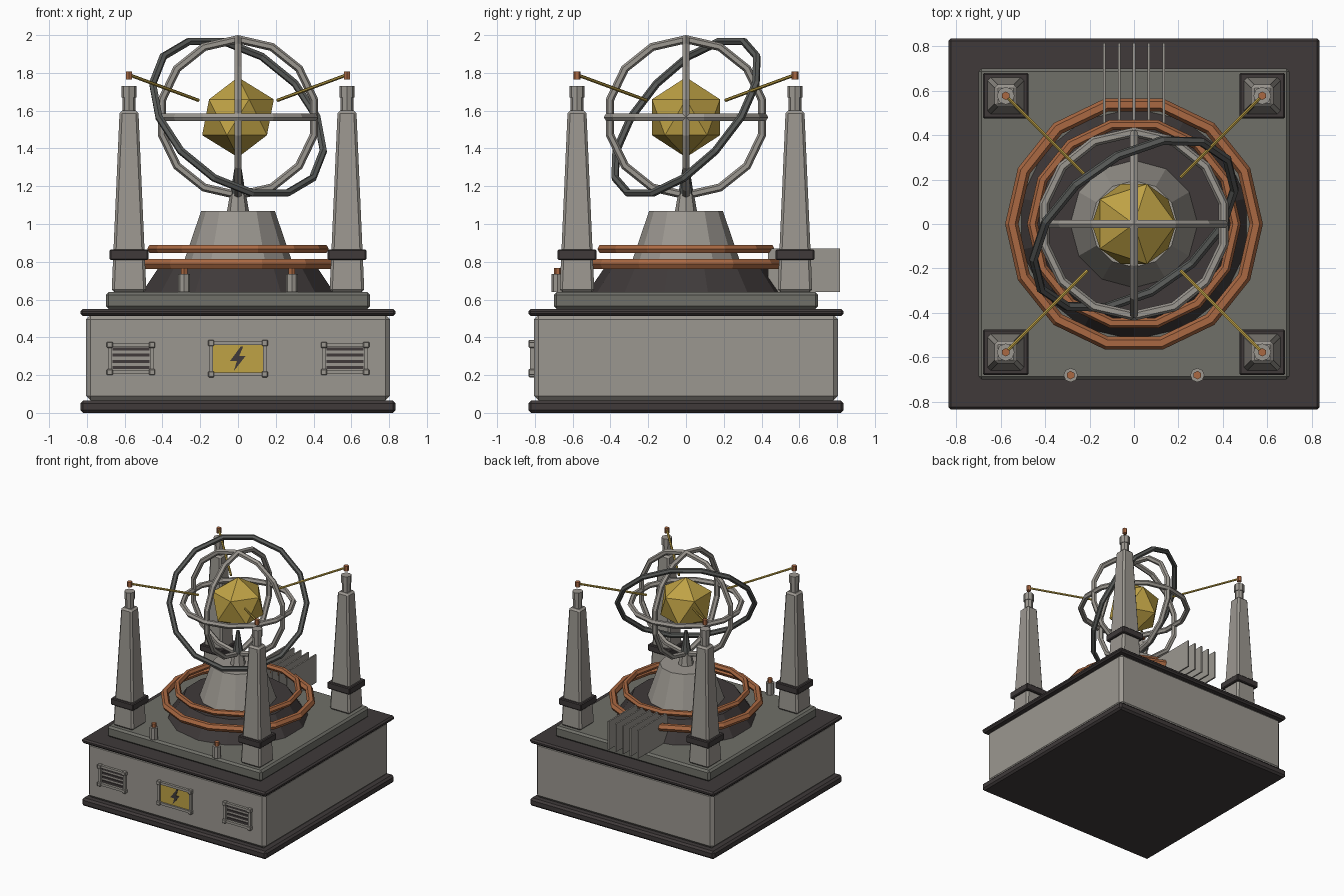
import bpy, bmesh
from math import radians
from mathutils import Vector

default = bpy.data.objects.get("Cube")
if default:
    bpy.data.objects.remove(default, do_unlink=True)


def material(name, r, g, b):
    m = bpy.data.materials.new(name)
    m.use_nodes = True
    m.diffuse_color = (r, g, b, 1)
    m.node_tree.nodes["Principled BSDF"].inputs["Base Color"].default_value = (r, g, b, 1)
    return m


LIGHT = material("light steel", .33, .31, .28)
DECK = material("deck grey", .16, .16, .14)
GUN = material("gunmetal", .10, .105, .10)
DARK = material("dark iron", .05, .042, .042)
COPPER = material("copper", .40, .14, .055)
GOLD = material("gold", .52, .36, .06)


def finish(name, bm, mat, loc=(0, 0, 0)):
    bmesh.ops.recalc_face_normals(bm, faces=bm.faces[:])
    mesh = bpy.data.meshes.new(name)
    bm.to_mesh(mesh)
    bm.free()
    mesh.materials.append(mat)
    ob = bpy.data.objects.new(name, mesh)
    ob.location = loc
    bpy.context.collection.objects.link(ob)
    return ob


def box(name, x, y, z0, z1, hx, hy, mat, bevel=0, taper=1):
    """Box from z0 to z1 with half sizes hx, hy; the top is scaled by taper."""
    bm = bmesh.new()
    bmesh.ops.create_cube(bm, size=2)
    for v in bm.verts:
        k = taper if v.co.z > 0 else 1
        v.co = Vector((v.co.x * hx * k, v.co.y * hy * k, v.co.z * (z1 - z0) / 2))
    if bevel:
        bmesh.ops.bevel(bm, geom=bm.edges[:], offset=bevel, segments=1, affect='EDGES')
    return finish(name, bm, mat, (x, y, (z0 + z1) / 2))


def cone(name, x, y, z0, z1, r0, r1, mat, sides=12):
    bm = bmesh.new()
    bmesh.ops.create_cone(bm, cap_ends=True, segments=sides, radius1=r0, radius2=r1, depth=z1 - z0)
    return finish(name, bm, mat, (x, y, (z0 + z1) / 2))


def rod(name, a, b, r, mat):
    a, b = Vector(a), Vector(b)
    ob = cone(name, 0, 0, 0, (b - a).length, r, r, mat, 6)
    ob.location = (a + b) / 2
    ob.rotation_euler = (b - a).to_track_quat('Z', 'Y').to_euler()


def ring(name, z, major, minor, mat, rot=(0, 0, 0)):
    bpy.ops.mesh.primitive_torus_add(major_segments=14, minor_segments=6, major_radius=major,
                                     minor_radius=minor, location=(0, 0, z), rotation=rot)
    ob = bpy.context.object
    ob.name = name
    ob.data.materials.append(mat)


# Stepped base
box("plinth", 0, 0, 0, .065, .835, .835, DARK, .015)
box("base_body", 0, 0, .065, .52, .805, .805, LIGHT, .025)
box("base_slab", 0, 0, .513, .55, .835, .835, DARK, .012)
box("deck", 0, 0, .55, .64, .70, .70, DECK, .015)

# Central pedestal and coils
cone("pedestal_foot", 0, 0, .64, .80, .52, .41, DARK, 14)
cone("pedestal", 0, 0, .79, 1.07, .29, .195, LIGHT)
cone("post", 0, 0, 1.07, 1.16, .058, .042, LIGHT, 8)
cone("post_tip", 0, 0, 1.16, 1.34, .04, .012, GUN, 8)
ring("lower_coil", .788, .55, .03, COPPER)
ring("upper_coil", .868, .457, .024, COPPER)

# Core and its cage of rings
CORE_Z = 1.565
bm = bmesh.new()
bmesh.ops.create_icosphere(bm, subdivisions=1, radius=.212)
finish("core", bm, GOLD, (0, 0, CORE_Z))
q = radians(90)
ring("level_ring", CORE_Z, .413, .022, LIGHT, (0, 0, q))
ring("side_ring", CORE_Z, .413, .022, LIGHT, (0, q, 0))
ring("front_ring", CORE_Z, .413, .022, LIGHT, (0, q, q))
tilt = Vector((.46, -.66, .59)).to_track_quat('Z', 'Y').to_euler()
ring("tilted_ring", CORE_Z, .51, .021, GUN, tilt)

# Corner pylons with collar, insulator, terminal and rod
for sx, side in ((-1, "right"), (1, "left")):
    for sy, end in ((-1, "front"), (1, "back")):
        tag = end + "_" + side
        x, y = sx * .577, sy * .577
        box("pylon_" + tag, x, y, .64, 1.60, .092, .092, LIGHT, .014, .54)
        box("pylon_collar_" + tag, x, y, .81, .865, .102, .102, DARK, .006)
        cone("insulator_" + tag, x, y, 1.60, 1.67, .034, .034, LIGHT, 8)
        cone("insulator_cap_" + tag, x, y, 1.67, 1.73, .04, .04, LIGHT, 8)
        cone("terminal_" + tag, x, y, 1.765, 1.807, .019, .019, COPPER, 6)
        rod("rod_" + tag, (x, y, 1.79), (sx * .21, sy * .21, 1.655), .009, GOLD)

# Small posts on the deck's front edge
for sx, side in ((-1, "right"), (1, "left")):
    cone("stud_" + side, sx * .285, -.68, .64, .735, .032, .032, LIGHT, 8)
    cone("stud_cap_" + side, sx * .285, -.68, .735, .767, .019, .019, COPPER, 6)

# Cooling fins at the back
for i in range(5):
    box(f"cooling_fin_{i + 1}", (i - 2) * .067, .625, .64, .87, .006, .19, LIGHT)


def frame(name, x, z, hx, hz):
    """Rectangular frame with square corner blocks on the front face."""
    for s in (-1, 1):
        box(name + "_rail", x, -.814, z + s * hz - .01, z + s * hz + .01, hx, .011, LIGHT)
        box(name + "_stile", x + s * hx, -.814, z - hz, z + hz, .01, .011, LIGHT)
        for t in (-1, 1):
            zc = z + t * hz
            box(name + "_corner", x + s * hx, -.817, zc - .016, zc + .016, .016, .016, LIGHT, .004)


# Front vents
for sx, side in ((-1, "right"), (1, "left")):
    frame("vent_" + side, sx * .567, .288, .112, .072)
    for i in range(4):
        z = .24 + i * .033
        box(f"vent_slot_{side}_{i + 1}", sx * .567, -.808, z - .008, z + .008, .098, .004, DARK)

# Front badge with a bolt
frame("badge_frame", 0, .287, .142, .083)
box("badge_plate", 0, -.808, .21, .364, .135, .004, GOLD)
bolt = [(.015, .065), (-.042, -.012), (-.006, -.012), (-.022, -.065),
        (.04, .014), (.006, .014), (.028, .065)]
bm = bmesh.new()
face = bm.faces.new([bm.verts.new((x, 0, z)) for x, z in bolt])
out = bmesh.ops.extrude_face_region(bm, geom=[face])
bmesh.ops.translate(bm, vec=(0, -.005, 0),
                    verts=[g for g in out["geom"] if isinstance(g, bmesh.types.BMVert)])
finish("badge_bolt", bm, DARK, (0, -.811, .287))
